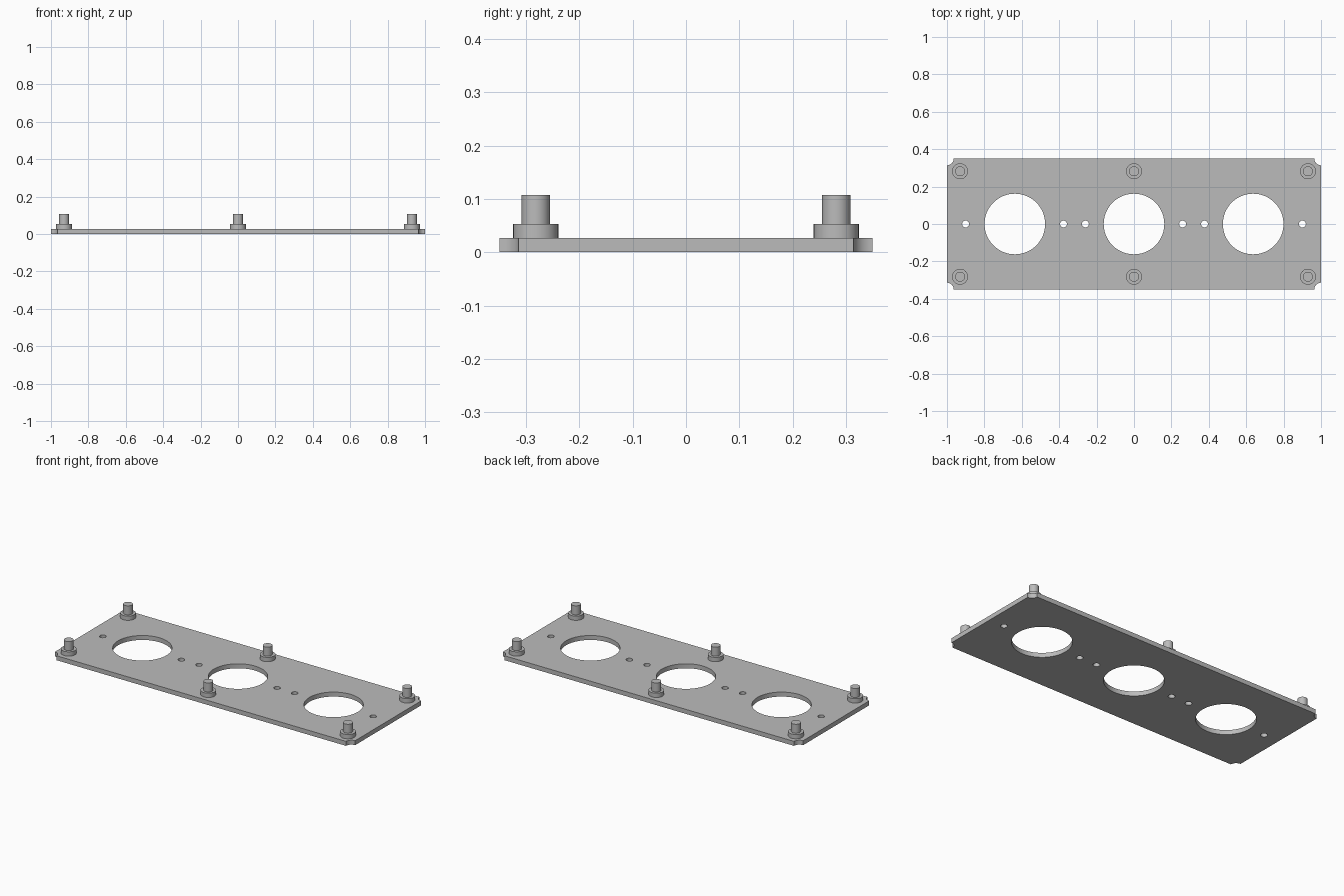
import bpy, bmesh, math

if "Cube" in bpy.data.objects:
    bpy.data.objects.remove(bpy.data.objects["Cube"])

L, W, T = 1.0, 0.35, 0.027      # half length, half width, plate thickness
NOTCH = 0.036

grey = bpy.data.materials.new("plain grey")
grey.diffuse_color = (0.5, 0.5, 0.5, 1)
grey.use_nodes = True
grey.node_tree.nodes["Principled BSDF"].inputs["Base Color"].default_value = grey.diffuse_color


def arc(cx, cy, r, a0, a1, n):
    return [(cx + r * math.cos(a0 + (a1 - a0) * i / n),
             cy + r * math.sin(a0 + (a1 - a0) * i / n)) for i in range(n + 1)]


def circle(cx, cy, r, n):
    return arc(cx, cy, r, 0, math.tau, n)[:-1]


def finish(bm, name):
    bmesh.ops.recalc_face_normals(bm, faces=bm.faces)
    mesh = bpy.data.meshes.new(name)
    bm.to_mesh(mesh)
    bm.free()
    mesh.materials.append(grey)
    obj = bpy.data.objects.new(name, mesh)
    bpy.context.collection.objects.link(obj)
    bpy.ops.object.select_all(action='DESELECT')
    obj.select_set(True)
    bpy.context.view_layer.objects.active = obj
    bpy.ops.object.shade_smooth_by_angle(angle=math.radians(30))


# Plate outline with a scooped notch at each corner
outline = []
for sx, sy, start in ((1, 1, -90), (-1, 1, 0), (-1, -1, 90), (1, -1, 180)):
    a = math.radians(start)
    outline += arc(sx * L, sy * W, NOTCH, a, a - math.pi / 2, 12)

# Three large openings and three pairs of small screw holes
loops = [outline]
loops += [circle(x, 0, 0.162, 64) for x in (-0.637, 0, 0.637)]
loops += [circle(s * x, 0, 0.0185, 24) for x in (0.26, 0.377, 0.9) for s in (-1, 1)]

bm = bmesh.new()
for pts in loops:
    vs = [bm.verts.new((x, y, 0)) for x, y in pts]
    for i, v in enumerate(vs):
        bm.edges.new((v, vs[(i + 1) % len(vs)]))
bmesh.ops.triangle_fill(bm, edges=bm.edges[:], use_beauty=True)
ext = bmesh.ops.extrude_face_region(bm, geom=bm.faces[:])
bmesh.ops.translate(bm, vec=(0, 0, T),
                    verts=[g for g in ext["geom"] if isinstance(g, bmesh.types.BMVert)])
finish(bm, "plate")


# Stepped standoffs: wide collar below, narrow pin above
def standoff(x, y):
    bm = bmesh.new()
    rings = [[bm.verts.new((px, py, z)) for px, py in circle(x, y, r, 32)]
             for r, z in ((0.0425, T), (0.0425, 0.053), (0.0265, 0.053), (0.0265, 0.107))]
    for lo, hi in zip(rings, rings[1:]):
        for i in range(32):
            j = (i + 1) % 32
            bm.faces.new((lo[i], lo[j], hi[j], hi[i]))
    bm.faces.new(rings[0][::-1])
    bm.faces.new(rings[-1])
    finish(bm, "standoff")


for x in (-0.93, 0, 0.93):
    for y in (-0.282, 0.282):
        standoff(x, y)
